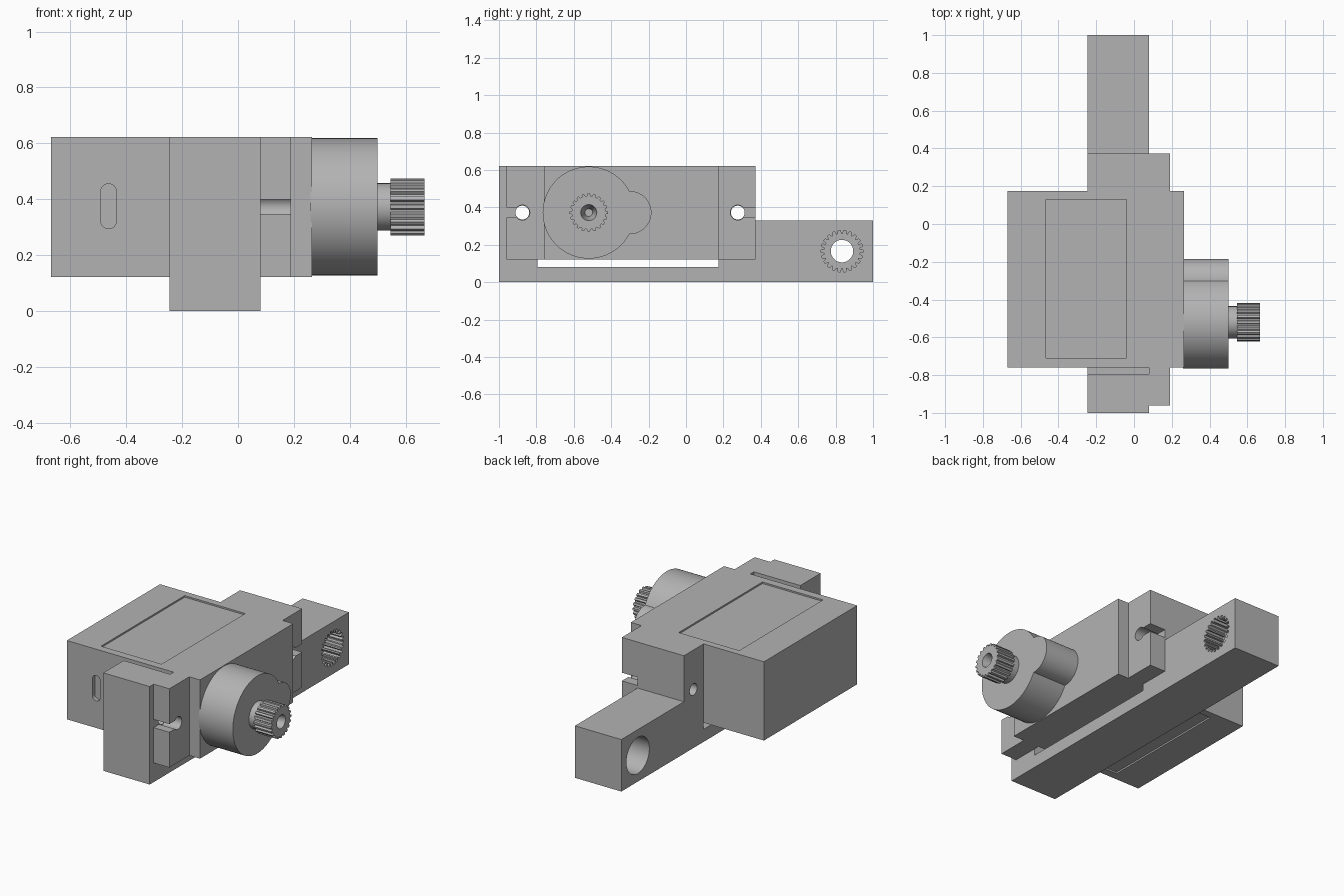
import bpy, bmesh, math
from mathutils import Vector

cube = bpy.data.objects.get("Cube")
if cube:
    bpy.data.objects.remove(cube)

grey = bpy.data.materials.new("mid grey plastic")
grey.use_nodes = True
COLOUR = (0.45, 0.45, 0.45, 1)
grey.diffuse_color = COLOUR
grey.node_tree.nodes["Principled BSDF"].inputs["Base Color"].default_value = COLOUR

PLACE = {"x": lambda a, b, t: (t, a, b),
         "y": lambda a, b, t: (a, t, b),
         "z": lambda a, b, t: (a, b, t)}


def prism(name, axis, outline, lo, hi, taper=1.0):
    """Extrude a 2D outline along an axis; taper scales the lo end."""
    bm = bmesh.new()
    mid = sum((Vector(p) for p in outline), Vector((0, 0))) / len(outline)
    rings = []
    for t, s in ((lo, taper), (hi, 1.0)):
        pts = [mid + (Vector(p) - mid) * s for p in outline]
        rings.append([bm.verts.new(PLACE[axis](p.x, p.y, t)) for p in pts])
    n = len(outline)
    for i in range(n):
        j = (i + 1) % n
        bm.faces.new((rings[0][i], rings[0][j], rings[1][j], rings[1][i]))
    bm.faces.new(rings[0][::-1])
    bm.faces.new(rings[1])
    bmesh.ops.recalc_face_normals(bm, faces=bm.faces)
    mesh = bpy.data.meshes.new(name)
    bm.to_mesh(mesh)
    bm.free()
    mesh.materials.append(grey)
    obj = bpy.data.objects.new(name, mesh)
    bpy.context.collection.objects.link(obj)
    return obj


def activate(obj):
    bpy.ops.object.select_all(action="DESELECT")
    obj.select_set(True)
    bpy.context.view_layer.objects.active = obj


def cut(obj, *shape):
    """Subtract a prism from obj and discard the cutter."""
    cutter = prism("cutter", *shape)
    mod = obj.modifiers.new("cut", "BOOLEAN")
    mod.operation, mod.solver, mod.object = "DIFFERENCE", "EXACT", cutter
    activate(obj)
    bpy.ops.object.modifier_apply(modifier=mod.name)
    bpy.data.objects.remove(cutter)


def arc(a, b, r, start, end, n):
    angles = [start + (end - start) * i / n for i in range(n + 1)]
    return [(a + r * math.cos(t), b + r * math.sin(t)) for t in angles]


def circle(a, b, r, n=48):
    return arc(a, b, r, 0, math.tau, n)[:-1]


def rect(a0, a1, b0, b1):
    return [(a0, b0), (a1, b0), (a1, b1), (a0, b1)]


def spline(a, b, outer, inner, teeth):
    """Toothed outline: two points on the crest, two in the root."""
    pts = []
    for i in range(teeth):
        for r, f in ((outer, -0.2), (outer, 0.2), (inner, 0.35), (inner, 0.65)):
            t = math.tau * (i + f) / teeth
            pts.append((a + r * math.cos(t), b + r * math.sin(t)))
    return pts


BASE, TOP, AXIS_Z = 0.122, 0.622, 0.372
REAR, FRONT = 0.175, -0.76
BACK_X, SEAT_X, FLANGE_X, FACE_X = -0.67, 0.08, 0.19, 0.265
HOLES = (-0.875, 0.277)

# Motor case with its mounting flange, one plan outline
case = prism("motor_case", "z", [
    (BACK_X, FRONT), (SEAT_X, FRONT), (SEAT_X, -0.96), (FLANGE_X, -0.96),
    (FLANGE_X, FRONT), (FACE_X, FRONT), (FACE_X, REAR), (FLANGE_X, REAR),
    (FLANGE_X, 0.372), (SEAT_X, 0.372), (SEAT_X, REAR), (BACK_X, REAR)], BASE, TOP)

# Keyhole slots in both flange ends
for y, end in zip(HOLES, (-1.1, 0.5)):
    cut(case, "x", circle(y, AXIS_Z, 0.04, 32), SEAT_X - 0.02, FLANGE_X + 0.02)
    cut(case, "x", rect(min(y, end), max(y, end), AXIS_Z - 0.026, AXIS_Z + 0.026),
        SEAT_X - 0.02, FLANGE_X + 0.02)

# Shallow label recesses on top and bottom
label = rect(-0.465, -0.04, -0.71, 0.13)
cut(case, "z", label, TOP - 0.01, TOP + 0.1)
cut(case, "z", label, BASE - 0.1, BASE + 0.01)

# Cable slot in the front
slot = (arc(-0.463, 0.427, 0.028, 0, math.pi, 12)
        + arc(-0.463, 0.322, 0.028, math.pi, math.tau, 12))
cut(case, "y", slot, FRONT - 0.1, FRONT + 0.025)

# Gear housing: large round boss with a side lobe
HUB_Y, HUB_R, LOBE_R, LOBE_D = -0.52, 0.246, 0.115, 0.22
meet = (LOBE_D ** 2 + HUB_R ** 2 - LOBE_R ** 2) / (2 * LOBE_D)
ha, la = math.acos(meet / HUB_R), math.acos((meet - LOBE_D) / LOBE_R)
housing = prism("gear_housing", "x",
                arc(HUB_Y, AXIS_Z, HUB_R, ha, math.tau - ha, 64)
                + arc(HUB_Y + LOBE_D, AXIS_Z, LOBE_R, -la, la, 32)[1:-1],
                FACE_X - 0.005, 0.5)

# Output shaft: smooth collar and splined end with a screw hole
collar = prism("shaft_collar", "x", circle(HUB_Y, AXIS_Z, 0.085), 0.495, 0.547)
shaft = prism("splined_shaft", "x", spline(HUB_Y, AXIS_Z, 0.102, 0.09, 20), 0.545, 0.667)
cut(shaft, "x", circle(HUB_Y, AXIS_Z, 0.046, 32), 0.57, 0.68, 0.45)

# Cradle bracket with the long arm
bracket = prism("arm_bracket", "x", [
    (-1, 0), (1, 0), (1, 0.33), (0.372, 0.33), (0.372, TOP), (REAR, TOP),
    (REAR, 0.08), (-0.795, 0.08), (-0.795, TOP), (-1, TOP)], -0.246, SEAT_X)
for y in HOLES:
    cut(bracket, "x", circle(y, AXIS_Z, 0.037, 32), -0.4, 0.2)

# Arm joint: splined socket, screw hole and counterbore
JOINT = (0.834, 0.166)
cut(bracket, "x", spline(*JOINT, 0.112, 0.094, 22), -0.045, 0.2)
cut(bracket, "x", circle(*JOINT, 0.06), -0.4, 0.2)
cut(bracket, "x", circle(*JOINT, 0.115), -0.4, -0.1)

for obj in (case, housing, collar, shaft, bracket):
    activate(obj)
    bpy.ops.object.shade_smooth_by_angle(angle=math.radians(25))
